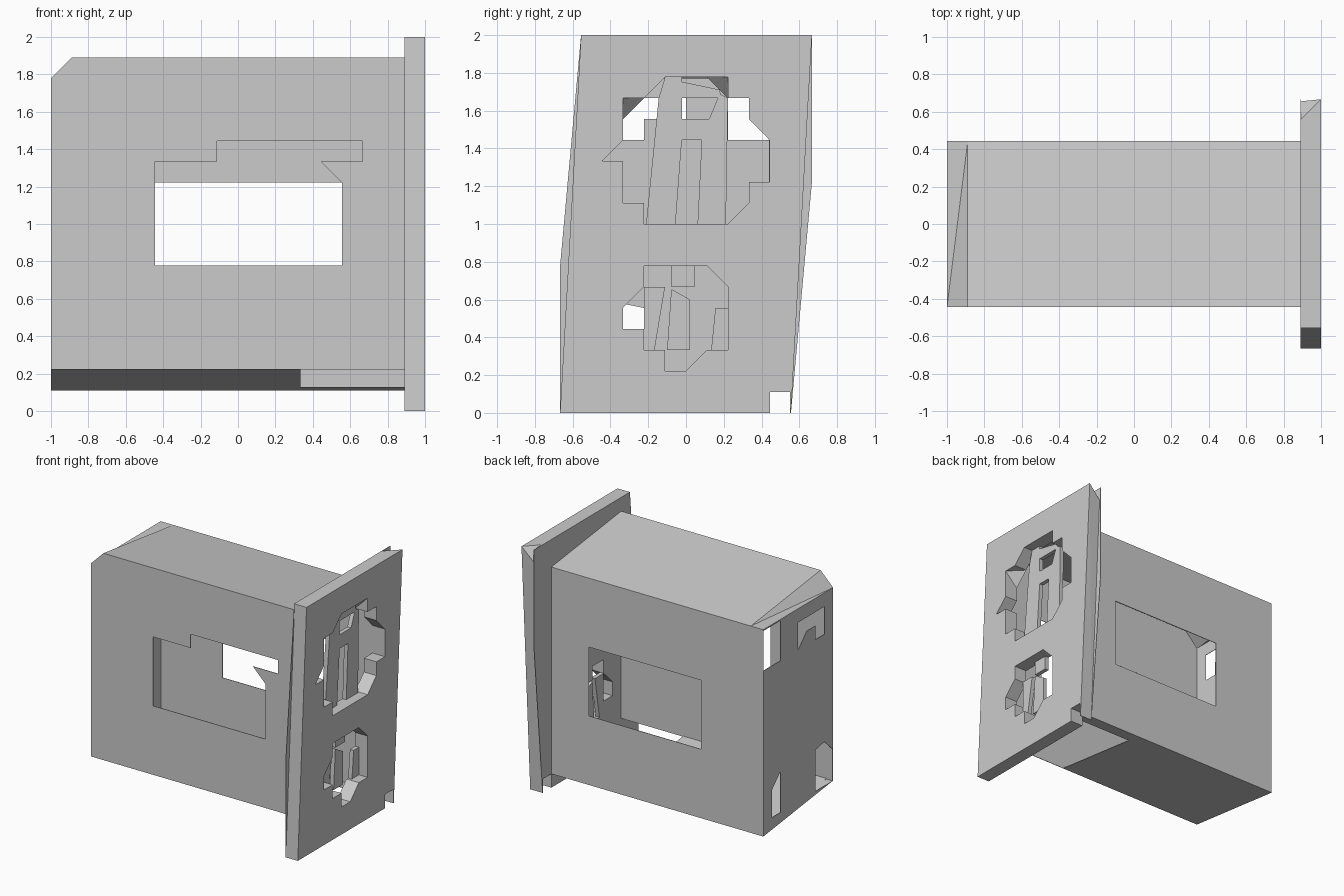
import bpy
import bmesh

old = bpy.data.objects.get("Cube")
if old:
    bpy.data.objects.remove(old, do_unlink=True)

U = 1 / 9  # grid step used by the whole design
T = 0.04   # skin thickness, in steps

grey = bpy.data.materials.new("plain_grey")
grey.use_nodes = True
COLOUR = (0.6, 0.6, 0.6, 1)
grey.diffuse_color = COLOUR
for node in grey.node_tree.nodes:
    if node.type == 'BSDF_PRINCIPLED':
        node.inputs["Base Color"].default_value = COLOUR


def finish(name, bm):
    bmesh.ops.recalc_face_normals(bm, faces=bm.faces)
    mesh = bpy.data.meshes.new(name)
    bm.to_mesh(mesh)
    bm.free()
    mesh.materials.append(grey)
    obj = bpy.data.objects.new(name, mesh)
    bpy.context.collection.objects.link(obj)
    return obj


def hull(name, points):
    """Convex solid around points given in grid steps."""
    bm = bmesh.new()
    for p in points:
        bm.verts.new([c * U for c in p])
    bmesh.ops.convex_hull(bm, input=bm.verts)
    bmesh.ops.dissolve_limit(bm, angle_limit=0.002, verts=bm.verts, edges=bm.edges)
    return finish(name, bm)


def prism(name, axis, lo, hi, outline):
    """Extrude an outline along x or y, in grid steps."""
    def place(d, a, b):
        return (d * U, a * U, b * U) if axis == 'x' else (a * U, d * U, b * U)
    bm = bmesh.new()
    ends = [[bm.verts.new(place(d, a, b)) for a, b in outline] for d in (lo, hi)]
    bm.faces.new(ends[0])
    bm.faces.new(ends[1])
    for i in range(len(outline)):
        j = (i + 1) % len(outline)
        bm.faces.new((ends[0][i], ends[0][j], ends[1][j], ends[1][i]))
    return finish(name, bm)


def rect(a0, a1, b0, b1):
    return [(a0, b0), (a1, b0), (a1, b1), (a0, b1)]


def cut(target, cutters):
    """Subtract each cutter, keep the result and drop the cutter."""
    for cutter in cutters:
        cutter.hide_render = True
        mod = target.modifiers.new("cut", 'BOOLEAN')
        mod.operation = 'DIFFERENCE'
        mod.solver = 'EXACT'
        mod.object = cutter
        bpy.context.view_layer.update()
        graph = bpy.context.evaluated_depsgraph_get()
        mesh = bpy.data.meshes.new_from_object(target.evaluated_get(graph))
        target.modifiers.clear()
        target.data = mesh
        bpy.data.objects.remove(cutter, do_unlink=True)


def body_block(name, near, t):
    """Leaning block with a folded far top corner, inset by t."""
    w, far = 4 - t, t - 9
    points = [(x, s * w, 1.5 - 0.5 * s + t) for x in (near, far) for s in (-1, 1)]
    points += [(x, s * w, 16.5 - 0.5 * s - t) for x in (near, -8) for s in (-1, 1)]
    points += [(far, s * w, 16 - t) for s in (-1, 1)]
    block = hull(name, points)
    fold = [(-9, -4, 16), (-9, 4, 16), (-8, 4, 16), (-8, -4, 17)]
    cut(block, [hull("corner_fold", [(x, y, z - 1.5 * t) for x, y, z in fold]
                     + [(x, y, 19) for x, y, z in fold])])
    return block


# Outlines of the two openings in the end plate (y, z)
UPPER = [(-2, 9), (2, 9), (3, 10), (3, 11), (3.98, 11), (3.98, 13), (3, 14), (3, 15),
         (2, 15), (2, 16), (-1, 16), (-2, 15), (-3, 15), (-3, 13), (-4, 12),
         (-3, 12), (-3, 10), (-2, 10)]
LOWER = [(-2, 3), (-1, 3), (-1, 2), (0, 2), (1, 3), (2, 3), (2, 6), (1, 7),
         (-2, 7), (-2, 6), (-3, 5), (-3, 4), (-2, 4)]

# Thin-walled body, open towards the plate
SIDE = 4 - T
body = body_block("body_shell", 8, 0)
cut(body, [
    body_block("inside", 8.5, T),
    # front and back windows
    prism("front_window", 'y', -5, -3, [
        (-4, 7), (5, 7), (5, 11), (4, 12), (6, 12), (6, 13), (-1, 13), (-1, 12), (-4, 12)]),
    prism("back_window", 'y', 3, 5, rect(-4, 5, 6, 11)),
    # far end corner openings
    prism("end_hole_a", 'x', -10, -8.5, rect(2, SIDE, 13, 15.9)),
    prism("end_hole_b", 'x', -10, -8.5, [
        (0, 15), (-3, 15), (-3, 13), (-2, 13), (-2, 14), (-1, 14), (0, 13)]),
    prism("end_hole_c", 'x', -10, -8.5, [(3, 2), (2, 2), (2, 5), (3, 4)]),
    prism("end_hole_d", 'x', -10, -8.5, [
        (-2, 2), (-2, 5), (-3, 5.2), (-SIDE, 4.3), (-SIDE, 2)]),
    # open floor beside the plate
    prism("floor_opening", 'x', 3, 8.5, rect(-SIDE, 3, 0, 2.5))])

# Leaning end plate with a wider thin backing sheet
plate = hull("end_plate", [
    (9, -6, 0), (9, -5, 18), (9, 6, 18), (9, 5, 0),
    (8, -6, 0), (8, -5, 18), (8, 5, 18), (8, 5.9, 17), (8, 5, 0)])
sheet = prism("backing_sheet", 'x', 8, 8 + T, [
    (-6, 0), (-6, 7), (-5, 18), (6, 18), (6, 11), (5, 0)])
for panel in (plate, sheet):
    cut(panel, [
        prism("upper_hole", 'x', 7.5, 9.5, UPPER),
        prism("lower_hole", 'x', 7.5, 9.5, LOWER),
        prism("corner_notch", 'x', 7.5, 9.5, rect(4, 4.95, -1, 1))])

# Leaning bars and ties inside the openings
bars = {
    "upper_bar_front": [(-1.9, 9), (-0.5, 9), (-0.2, 13), (-0.2, 16), (-1, 16), (-1.3, 15)],
    "upper_bar_back": [(0.55, 9), (1.9, 9), (2, 15), (1.6, 15.2), (1.1, 14), (0.75, 13)],
    "upper_tie": rect(-0.3, 1.2, 13, 14),
    "top_tie": [(-0.3, 15), (1.7, 15), (1.6, 15.4), (-0.3, 15.8)],
    "lower_bar_front": [(-2, 3), (-1.5, 3), (-1, 6), (-2, 6)],
    "lower_bar_middle": [(-0.9, 3), (0.2, 3), (0.2, 5.4), (-0.7, 5.9)],
    "lower_bar_back": [(1.2, 3), (2, 3), (2, 5), (1.4, 5)],
    "lower_top_tab": rect(-0.7, 0.4, 6, 7),
}
for bar_name, shape in bars.items():
    prism(bar_name, 'x', 8, 8.3, shape)

# Sloped fillers in the upper opening's top corners
hull("corner_filler_front", [(9, -3, 15), (8, -3, 15), (8, -2, 15), (8, -3, 14)])
hull("corner_filler_back", [(9, 2, 16), (8, 2, 16), (8, 1, 16), (8, 2, 15)])
